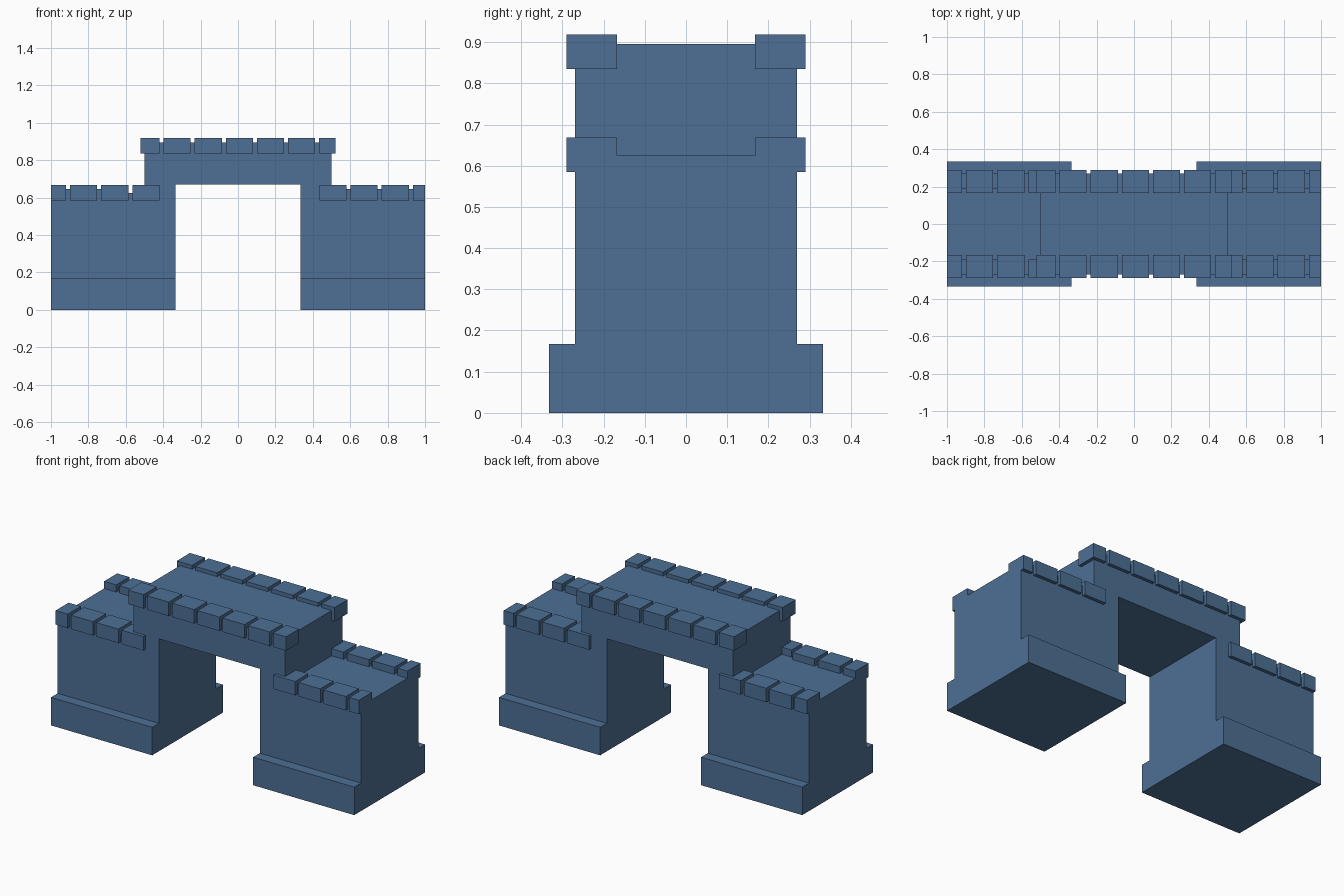
import bpy, bmesh

cube = bpy.data.objects.get("Cube")
if cube:
    bpy.data.objects.remove(cube, do_unlink=True)

BLUE = (0.075, 0.16, 0.30, 1.0)
blue = bpy.data.materials.new("slate_blue")
blue.diffuse_color = BLUE
blue.use_nodes = True
blue.node_tree.nodes["Principled BSDF"].inputs["Base Color"].default_value = BLUE


def finish(name, bm):
    bmesh.ops.recalc_face_normals(bm, faces=bm.faces)
    mesh = bpy.data.meshes.new(name)
    bm.to_mesh(mesh)
    bm.free()
    mesh.materials.append(blue)
    obj = bpy.data.objects.new(name, mesh)
    bpy.context.collection.objects.link(obj)
    return obj


def add_box(bm, x, y, z):
    """Add a box spanning the (low, high) pairs x, y and z."""
    verts = bmesh.ops.create_cube(bm, size=1)["verts"]
    for v in verts:
        v.co = [(lo + hi) / 2 + c * (hi - lo) for c, (lo, hi) in zip(v.co, (x, y, z))]


def row_side(side, inner, outer):
    return tuple(sorted((side * inner, side * outer)))


# Main arch: half outline mirrored in x, extruded through the depth
half = [(0.333, 0.167), (1.0, 0.167), (1.0, 0.625), (0.5, 0.625), (0.5, 0.895)]
outline = [(0.333, 0.67)] + half
outline += [(-x, z) for x, z in reversed(outline)]
bm = bmesh.new()
face = bm.faces.new([bm.verts.new((x, -0.27, z)) for x, z in outline])
new = bmesh.ops.extrude_face_region(bm, geom=[face])["geom"]
bmesh.ops.translate(bm, vec=(0, 0.54, 0),
                    verts=[g for g in new if isinstance(g, bmesh.types.BMVert)])
finish("arch_wall", bm)

# Wider plinth under each pier
for name, x in (("left_plinth", (0.333, 1.0)), ("right_plinth", (-1.0, -0.333))):
    bm = bmesh.new()
    add_box(bm, x, (-0.333, 0.333), (0, 0.167))
    finish(name, bm)

# Battlement blocks: (low x, high x) along each level
TOP = [(-0.52, -0.42), (-0.398, -0.254), (-0.232, -0.086), (-0.064, 0.08),
       (0.102, 0.246), (0.268, 0.412), (0.434, 0.52)]
LOW_RIGHT = [(-1.0, -0.92), (-0.898, -0.754), (-0.732, -0.586), (-0.564, -0.42)]
LOW_LEFT = [(0.436, 0.58), (0.602, 0.746), (0.768, 0.914), (0.936, 1.0)]

for side, label in ((-1, "front"), (1, "back")):
    bm = bmesh.new()
    for x in TOP:
        add_box(bm, x, row_side(side, 0.167, 0.29), (0.835, 0.918))
    finish(label + "_top_battlements", bm)

    for blocks, level in ((LOW_RIGHT, "right"), (LOW_LEFT, "left")):
        bm = bmesh.new()
        for x in blocks:
            # The block tucked beside the span on the front right is shallower
            inner = 0.19 if side < 0 and x == LOW_RIGHT[-1] else 0.167
            add_box(bm, x, row_side(side, inner, 0.29), (0.585, 0.668))
        # Low kerb filling the gaps between blocks
        for a, b in zip(blocks, blocks[1:]):
            if b != LOW_RIGHT[-1]:
                add_box(bm, (a[1], b[0]), row_side(side, 0.19, 0.27), (0.62, 0.646))
        finish(f"{label}_{level}_battlements", bm)
